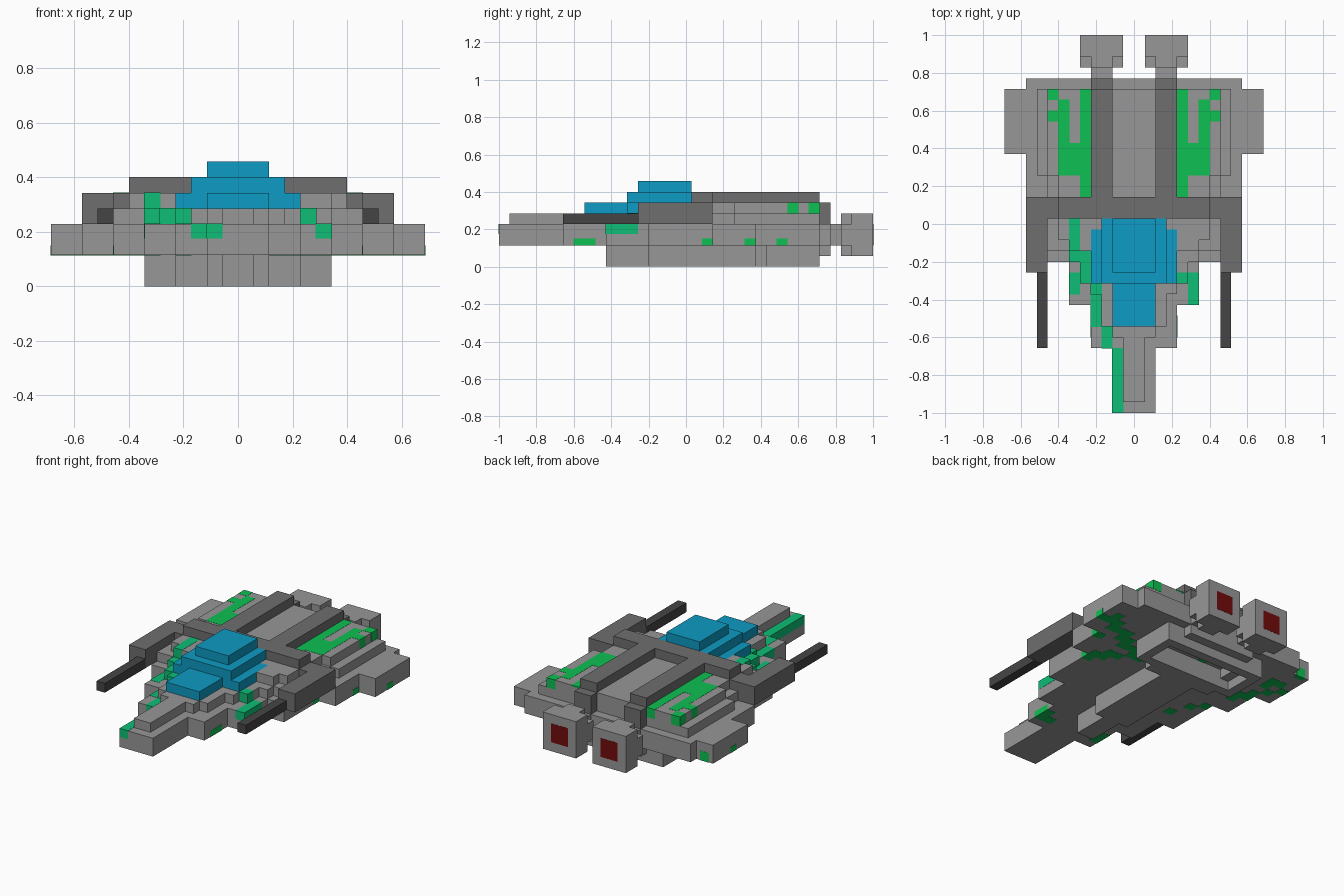
import bpy, bmesh

cube = bpy.data.objects.get("Cube")
if cube:
    bpy.data.objects.remove(cube, do_unlink=True)

U = 2 / 35  # one grid cell; x counted from centre, y from the nose tip, z from the ground


def material(name, rgb):
    lin = [((c / 255 + 0.055) / 1.055) ** 2.4 if c > 10 else c / 255 / 12.92 for c in rgb]
    m = bpy.data.materials.new(name)
    m.use_nodes = True
    m.diffuse_color = (*lin, 1)
    m.node_tree.nodes["Principled BSDF"].inputs["Base Color"].default_value = (*lin, 1)
    return m


LIGHT = material("light grey", (151, 151, 151))
DARK = material("dark grey", (110, 110, 110))
GUN = material("gun grey", (69, 69, 69))
BLUE = material("canopy blue", (14, 155, 195))
GREEN = material("green", (14, 192, 82))
TEAL = material("teal green", (14, 190, 118))
RED = material("exhaust red", (115, 12, 12))


def blocks(name, mat, boxes, mirror=False, grow=0.0):
    """Boxes given as (x0, x1, y0, y1, z0, z1) in cells, joined in one object."""
    bm = bmesh.new()
    boxes = list(boxes)
    if mirror:
        boxes += [(-b[1], -b[0], *b[2:]) for b in boxes]
    for x0, x1, y0, y1, z0, z1 in boxes:
        lo = ((x0 - grow) * U, (y0 - 17.5 - grow) * U, (z0 - grow) * U)
        hi = ((x1 + grow) * U, (y1 - 17.5 + grow) * U, (z1 + grow) * U)
        for v in bmesh.ops.create_cube(bm, size=1)["verts"]:
            v.co = [h if c > 0 else l for c, l, h in zip(v.co, lo, hi)]
    me = bpy.data.meshes.new(name)
    bm.to_mesh(me)
    bm.free()
    me.materials.append(mat)
    ob = bpy.data.objects.new(name, me)
    bpy.context.collection.objects.link(ob)
    return ob


def steps(rows, z0, z1):
    """Centred boxes from (half width, y0, y1) rows."""
    return [(-w, w, a, b, z0, z1) for w, a, b in rows]


# Main hull plate, widening in steps from the nose
blocks("hull", LIGHT, steps([(2, 0, 6), (4, 6, 10), (6, 10, 14), (8, 14, 20),
                             (10, 20, 24), (12, 24, 30), (10, 30, 31)], 2, 4))
blocks("hull_tail_lip", LIGHT, steps([(4, 30, 31)], 1, 2))

# Raised deck in front of the crossbar
blocks("front_deck", LIGHT, steps([(1, 1, 7), (2, 7, 8), (3, 8, 11), (4, 11, 12),
                                   (5, 12, 14), (6, 14, 15), (8, 15, 18)], 4, 5))
blocks("cockpit_shoulders", LIGHT, [(4, 6, 15, 18, 5, 6), (6, 7, 16, 18, 5, 6),
                                    (3, 4, 17, 18, 5, 6)], mirror=True)

# Rear deck
blocks("rear_deck_lower", LIGHT, steps([(8, 20, 22), (9, 22, 30)], 4, 5))
blocks("rear_deck_upper", LIGHT, steps([(7, 20, 22), (8, 22, 30)], 5, 6))

# Belly keel and rear bay with a recess
blocks("belly_keel", LIGHT, steps([(1, 10, 14), (2, 14, 24), (4, 24, 25), (6, 25, 26),
                                   (6, 29, 30)], 0, 2))
blocks("belly_bay_walls", LIGHT, [(5, 6, 26, 29, 0, 2), (4, 5, 26, 29, 1, 2)], mirror=True)

# Dark frame: crossbar, wing arms and spine rails
blocks("crossbar", DARK, steps([(10, 18, 20)], 4, 6) + steps([(7, 18, 20)], 6, 7))
blocks("wing_arms", DARK, [(8, 10, 13, 18, 4, 6)], mirror=True)
blocks("spine_rails", DARK, [(2, 4, 20, 30, 6, 7), (2, 4, 30, 31, 4, 7)][:1]
       + [(2, 4, 30, 31, 4, 6)], mirror=True)
blocks("guns", GUN, [(8, 9, 6, 13, 4, 5)], mirror=True)

# Stepped canopy
blocks("canopy", BLUE, [(-2, 2, 8, 12, 5, 6), (-4, 4, 12, 17, 5, 6),
                        (-3, 3, 12, 18, 6, 7), (-2, 2, 13, 18, 7, 8)])

# Engines
blocks("engine_struts", LIGHT, [(2, 4, 31, 32, 2, 4)], mirror=True)
blocks("engine_nozzles", LIGHT, [(1, 5, 33, 35, 1, 5), (1, 5, 32, 33, 2, 4),
                                 (2, 4, 32, 33, 1, 5)], mirror=True)
blocks("exhaust_plates", RED, [(2, 4, 34.98, 35, 2, 4)], mirror=True, grow=0.02)

# Thin painted patches wrapped over the plating
G = 0.02
blocks("rear_markings", GREEN, [
    (4, 5, 20, 30, 5.9, 6), (5, 7, 22, 24, 5.9, 6), (5, 6, 24, 25, 5.9, 6),
    (6, 7, 24, 29, 5.9, 6), (7, 8, 27, 28, 5, 6), (7, 8, 29, 30, 5, 6)], mirror=True, grow=G)
blocks("side_markings", GREEN, [
    (3, 4, 7, 9, 2, 2.5), (3, 4, 7, 9, 2.1, 2.6), (7, 8, 19, 20, 2, 2.6),
    (9, 10, 23, 24, 2, 2.6), (11, 12, 26, 27, 2, 2.6)], mirror=True, grow=G)
blocks("tail_markings", GREEN, [(-11.5, -10.5, 29.5, 30, 2, 3),
                                (-5, -4, 29.5, 30, 5, 6)], grow=G)
blocks("front_left_markings", TEAL, [(5, 6, 10, 13, 3.1, 4), (4, 5, 12, 13, 4, 5)], grow=G)
blocks("front_right_markings", TEAL, [
    (-2, -1, 0, 6, 3.1, 4), (-3, -2, 6, 8, 3.1, 4), (-4, -3, 8, 12, 3.1, 4),
    (-4, -3, 11, 12, 4, 5), (-5, -4, 12, 15, 4, 5), (-6, -5, 14, 15, 4, 5),
    (-6, -5, 11, 13, 3.1, 4), (-6, -5, 15, 18, 5, 6)], grow=G)

# Markings on the underside
blocks("underside_markings", GREEN, [(x, x + 1, y, y + n, 2, 2.05) for x, y, n in [
    (11, 26, 1), (10, 26, 2), (9, 25, 2), (8, 25, 1), (7, 24, 2), (6, 23, 2), (5, 23, 1),
    (4, 22, 2), (3, 22, 1), (7, 20, 1), (6, 20, 2), (5, 21, 1), (3, 8, 1), (2, 7, 1),
    (2, 27, 2), (1, 28, 1), (0, 27, 2), (-1, 27, 1), (-2, 26, 2), (-3, 27, 1), (-4, 27, 2),
    (-6, 16, 1), (-7, 18, 1), (-9, 22, 2), (-10, 24, 1), (-10, 26, 2), (-11, 27, 1),
    (-11, 25, 1)]], grow=G)
